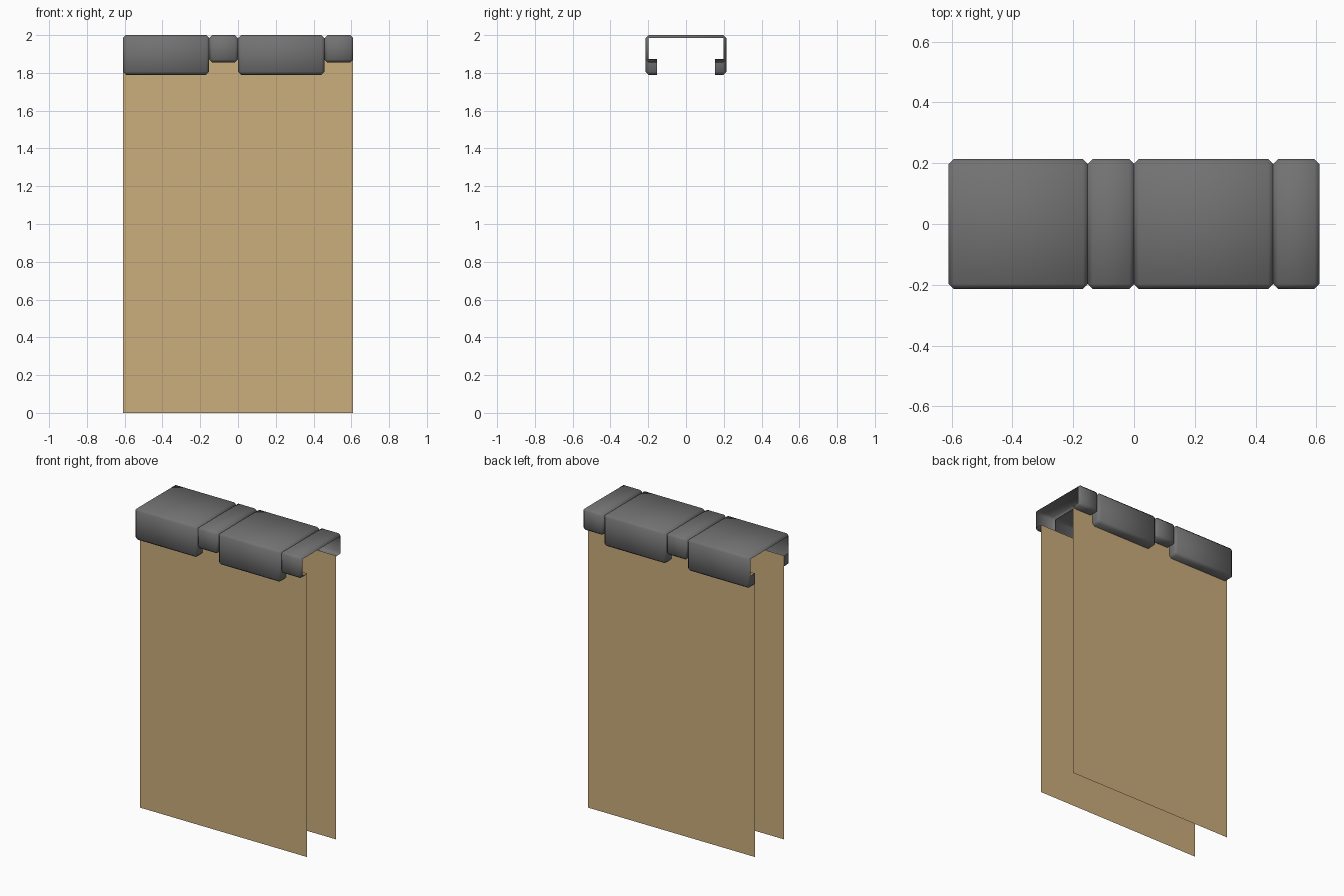
import bpy, bmesh, math

cube = bpy.data.objects.get("Cube")
if cube:
    bpy.data.objects.remove(cube)


def material(name, color):
    mat = bpy.data.materials.new(name)
    mat.use_nodes = True
    mat.diffuse_color = (*color, 1)
    bsdf = mat.node_tree.nodes["Principled BSDF"]
    bsdf.inputs["Base Color"].default_value = (*color, 1)
    bsdf.inputs["Roughness"].default_value = 0.9
    return mat


STONE = material("grey stone", (0.17, 0.17, 0.17))
CLOTH = material("tan panel", (0.6, 0.42, 0.2))

UNIT = 0.1525          # width of the narrow stone
HALF = 4 * UNIT        # half length of the whole wall
DEPTH = 0.2135         # half depth of the stones
TOP = 2.0
BEVEL = 0.016
PANEL_TOP = 1.873


def add_object(name, bm, mat):
    mesh = bpy.data.meshes.new(name)
    bm.to_mesh(mesh)
    bm.free()
    mesh.materials.append(mat)
    obj = bpy.data.objects.new(name, mesh)
    bpy.context.collection.objects.link(obj)
    return obj


def cap_stone(name, x0, x1, bottom):
    """Hollow bevelled stone, open inside, with lips turned in below."""
    b = BEVEL
    side = [(-UNIT, bottom), (b - DEPTH, bottom), (-DEPTH, bottom + b),
            (-DEPTH, TOP - b), (b - DEPTH, TOP)]
    rim = [(-UNIT, bottom + b)] + [(b - DEPTH, bottom + b)] * 2 + [(b - DEPTH, TOP - b)] * 2
    mirrored = lambda pts: pts + [(-y, z) for y, z in reversed(pts)]
    rings = [(x0, rim), (x0 + b, side), (x1 - b, side), (x1, rim)]

    bm = bmesh.new()
    rows = [[bm.verts.new((x, y, z)) for y, z in mirrored(p)] for x, p in rings]
    for low, high in zip(rows, rows[1:]):
        for i in range(len(low) - 1):
            bm.faces.new((low[i], high[i], high[i + 1], low[i + 1]))

    # Solid end faces on the deep part of the tall stones
    if bottom + 2 * b < PANEL_TOP - b:
        for x in (x0, x1):
            for s in (-1, 1):
                corners = [(UNIT, bottom + b), (DEPTH - b, bottom + b),
                           (DEPTH - b, PANEL_TOP), (UNIT, PANEL_TOP)]
                bm.faces.new([bm.verts.new((x, s * y, z)) for y, z in corners])

    bmesh.ops.remove_doubles(bm, verts=bm.verts, dist=0.0005)
    bmesh.ops.dissolve_degenerate(bm, edges=bm.edges, dist=0.0001)
    bmesh.ops.recalc_face_normals(bm, faces=bm.faces)
    bm.normal_update()
    crown = max(bm.faces, key=lambda f: f.calc_center_median().z)
    if crown.normal.z < 0:
        bmesh.ops.reverse_faces(bm, faces=bm.faces)

    obj = add_object(name, bm, STONE)
    bpy.ops.object.select_all(action="DESELECT")
    obj.select_set(True)
    bpy.context.view_layer.objects.active = obj
    bpy.ops.object.shade_smooth_by_angle(angle=math.radians(60))


# Alternating wide and narrow stones along the top
for label, start in (("right", -HALF), ("left", 0)):
    cap_stone(f"wide_stone_{label}", start, start + 3 * UNIT, 1.79)
    cap_stone(f"narrow_stone_{label}", start + 3 * UNIT, start + 4 * UNIT, 1.855)

# Thin panels below the stones, facing outward
for label, s in (("front", -1), ("back", 1)):
    bm = bmesh.new()
    y = s * (UNIT - 0.0005)
    corners = [(s * HALF, 0), (-s * HALF, 0), (-s * HALF, PANEL_TOP), (s * HALF, PANEL_TOP)]
    bm.faces.new([bm.verts.new((x, y, z)) for x, z in corners])
    add_object(f"{label}_panel", bm, CLOTH)
